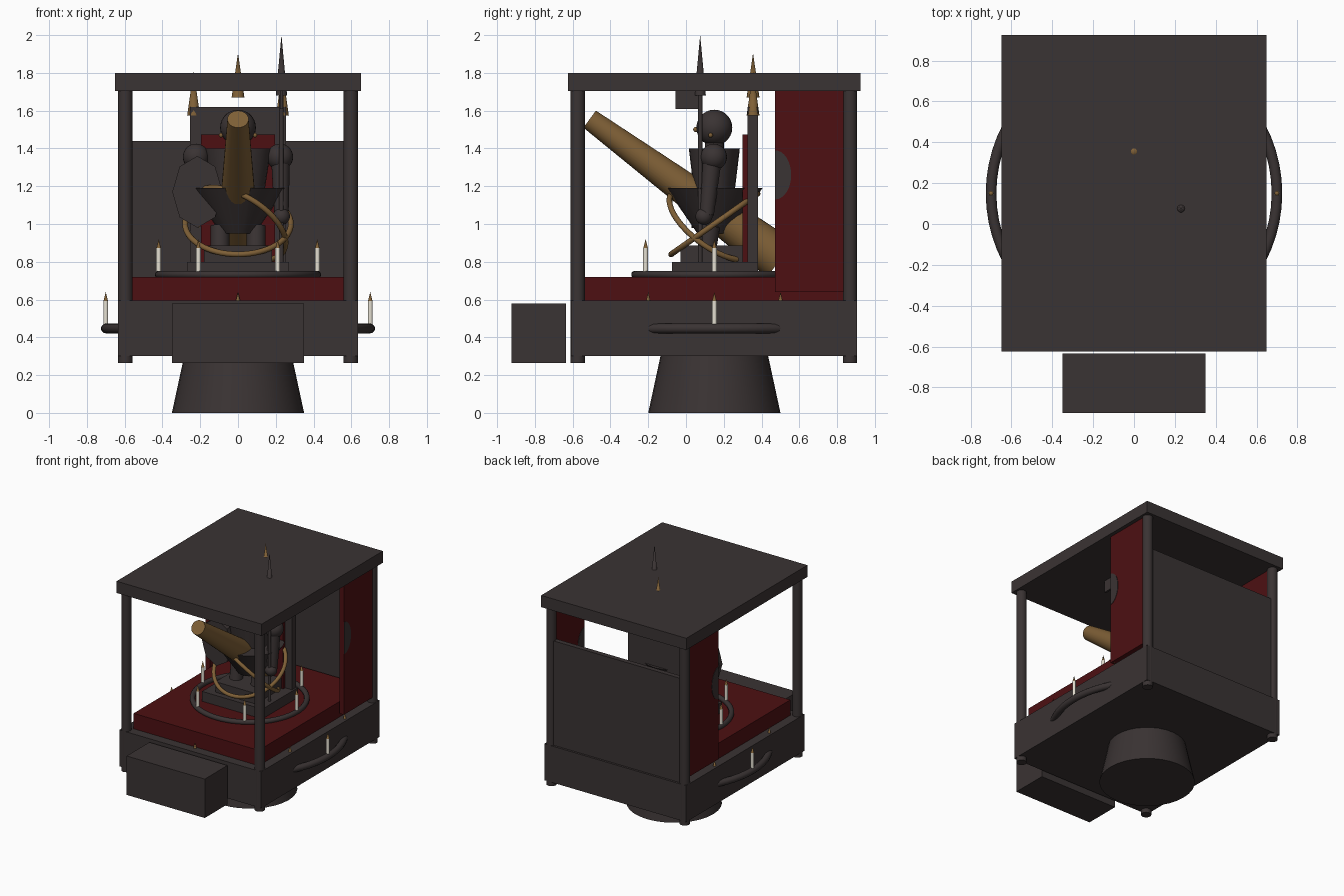
import bpy, bmesh, math
from mathutils import Vector

if "Cube" in bpy.data.objects:
    bpy.data.objects.remove(bpy.data.objects["Cube"])


def mat(name, rgb):
    m = bpy.data.materials.new(name)
    m.diffuse_color = (*rgb, 1)
    m.use_nodes = True
    m.node_tree.nodes["Principled BSDF"].inputs["Base Color"].default_value = m.diffuse_color
    return m


DARK = mat("dark_iron", (0.042, 0.033, 0.033))
RED = mat("deep_red", (0.075, 0.005, 0.006))
GOLD = mat("old_gold", (0.21, 0.115, 0.037))
WAX = mat("candle_wax", (0.78, 0.74, 0.64))


def finish(name, m, smooth=True):
    o = bpy.context.object
    o.name = name
    o.data.materials.append(m)
    if smooth:
        bpy.ops.object.shade_smooth_by_angle(angle=math.radians(35))
    return o


def box(name, x, y, z, m):
    """Box from (min, max) ranges."""
    bpy.ops.mesh.primitive_cube_add(size=1, location=[sum(r) / 2 for r in (x, y, z)])
    o = bpy.context.object
    o.scale = [r[1] - r[0] for r in (x, y, z)]
    return finish(name, m, False)


def cone(name, a, b, r1, r2, m, n=24, stretch=1):
    """Tapered rod from point a to point b."""
    a, b = Vector(a), Vector(b)
    bpy.ops.mesh.primitive_cone_add(vertices=n, radius1=r1, radius2=r2,
                                    depth=(b - a).length, location=(a + b) / 2)
    o = bpy.context.object
    o.rotation_euler = (b - a).to_track_quat('Z', 'Y').to_euler()
    o.scale.x = stretch
    return finish(name, m)


def ball(name, loc, r, m, scale=(1, 1, 1)):
    bpy.ops.mesh.primitive_uv_sphere_add(segments=24, ring_count=14, radius=r, location=loc)
    bpy.context.object.scale = scale
    return finish(name, m)


def ring(name, loc, R, r, m, normal=(0, 0, 1)):
    bpy.ops.mesh.primitive_torus_add(location=loc, major_radius=R, minor_radius=r,
                                     major_segments=64, minor_segments=12)
    bpy.context.object.rotation_euler = Vector(normal).to_track_quat('Z', 'Y').to_euler()
    return finish(name, m)


def candle(name, x, y, z):
    cone(name, (x, y, z), (x, y, z + 0.125), 0.013, 0.013, WAX, 12)
    cone(name + "_flame", (x, y, z + 0.12), (x, y, z + 0.172), 0.013, 0, GOLD, 12)


CY = 0.15  # centre of the platform

# Platform, pedestal, step and carpet
cone("pedestal", (0, CY, 0), (0, CY, 0.31), 0.35, 0.283, DARK, 32)
box("platform", (-0.635, 0.635), (-0.61, 0.905), (0.30, 0.595), DARK)
box("front_step", (-0.35, 0.35), (-0.925, -0.635), (0.265, 0.58), DARK)
box("carpet", (-0.56, 0.56), (-0.535, 0.835), (0.59, 0.72), RED)

# Canopy with posts and back wall
box("roof", (-0.65, 0.65), (-0.625, 0.925), (1.705, 1.80), DARK)
for sx in (-1, 1):
    for y in (-0.573, 0.868):
        cone("post", (sx * 0.597, y, 0.265), (sx * 0.597, y, 1.72), 0.038, 0.038, DARK)
box("back_wall", (-0.6, 0.6), (0.848, 0.888), (0.59, 1.44), DARK)

# Side curtains with half-round tie plates
for sx in (-1, 1):
    box("side_curtain", (sx * 0.6 - 0.02, sx * 0.6 + 0.02), (0.47, 0.835), (0.64, 1.71), RED)
    bm = bmesh.new()
    pts = [(0.472 + 0.085 * math.sin(t), 1.26 + 0.13 * math.cos(t))
           for t in [math.pi * i / 16 for i in range(17)]]
    f = bm.faces.new([bm.verts.new((sx * 0.6 - 0.023, y, z)) for y, z in pts])
    ext = bmesh.ops.extrude_face_region(bm, geom=[f])
    bmesh.ops.translate(bm, vec=(0.046, 0, 0),
                        verts=[v for v in ext["geom"] if isinstance(v, bmesh.types.BMVert)])
    bmesh.ops.recalc_face_normals(bm, faces=bm.faces)
    me = bpy.data.meshes.new("curtain_tie")
    bm.to_mesh(me)
    bm.free()
    me.materials.append(DARK)
    bpy.context.collection.objects.link(bpy.data.objects.new("curtain_tie", me))

# Candle rings: outer one is half buried in the platform
ring("outer_candle_ring", (0, CY, 0.447), 0.70, 0.026, DARK)
ring("inner_candle_ring", (0, CY, 0.732), 0.42, 0.02, DARK)
for i in range(12):
    a = math.radians(30 * i)
    candle("outer_candle", 0.7 * math.cos(a), CY + 0.7 * math.sin(a), 0.468)
for i in range(6):
    a = math.radians(60 * i)
    candle("inner_candle", 0.42 * math.cos(a), CY + 0.42 * math.sin(a), 0.748)

# Throne
box("throne_base", (-0.27, 0.27), (-0.075, 0.38), (0.71, 0.80), DARK)
box("throne_seat", (-0.18, 0.18), (-0.03, 0.33), (0.80, 0.885), DARK)
box("throne_back", (-0.255, 0.255), (0.325, 0.38), (0.75, 1.62), DARK)
box("throne_cushion", (-0.195, 0.195), (0.30, 0.326), (0.80, 1.475), RED)
for x, z in ((-0.235, 1.575), (0, 1.67), (0.235, 1.575)):
    cone("throne_finial", (x, 0.355, z), (x, 0.355, z + 0.235), 0.034, 0, GOLD, 16)

# Seated figure
cone("skirt", (0, CY, 0.95), (0, CY, 1.19), 0.09, 0.255, DARK, 24)
cone("torso", (0, CY, 1.15), (0, CY, 1.40), 0.105, 0.135, DARK, 24, 1.3)
cone("neck", (0, CY, 1.38), (0, CY, 1.46), 0.05, 0.05, DARK)
ball("head", (0, CY, 1.51), 0.095, DARK)
ball("face_stud", (0, 0.052, 1.5), 0.014, GOLD)
for sx in (-1, 1):
    ball("shoulder", (sx * 0.222, 0.147, 1.355), 0.07, DARK)
    cone("arm", (sx * 0.225, 0.14, 1.35), (sx * 0.23, 0.11, 1.05), 0.05, 0.038, DARK)
    ball("hand", (sx * 0.23, 0.095, 1.04), 0.045, DARK)
    cone("leg", (sx * 0.095, 0.10, 0.80), (sx * 0.095, 0.13, 0.99), 0.05, 0.05, DARK)
    ball("ear_stud", (sx * 0.09, 0.13, 1.47), 0.012, GOLD)

# Shield on the left, halberd on the right
cone("shield", (-0.215, 0.03, 1.17), (-0.215, 0.07, 1.17), 0.19, 0.19, DARK, 8, 0.7)
cone("halberd_shaft", (0.23, 0.075, 0.79), (0.23, 0.075, 1.75), 0.012, 0.012, DARK, 12)
cone("halberd_point", (0.23, 0.075, 1.68), (0.23, 0.075, 2.0), 0.03, 0, DARK, 12)
box("halberd_blade", (0.222, 0.238), (-0.055, 0.065), (1.61, 1.72), DARK)

# Great horn and crossed hoops
cone("great_horn", (0, 0.50, 0.815), (0, -0.51, 1.555), 0.12, 0.056, GOLD, 32)
ring("tilted_hoop", (0, CY, 1.0), 0.28, 0.015, GOLD, (0, -0.574, 0.819))
ring("crossed_hoop", (0, CY, 1.0), 0.28, 0.015, GOLD, (0.438, 0.527, 0.728))
